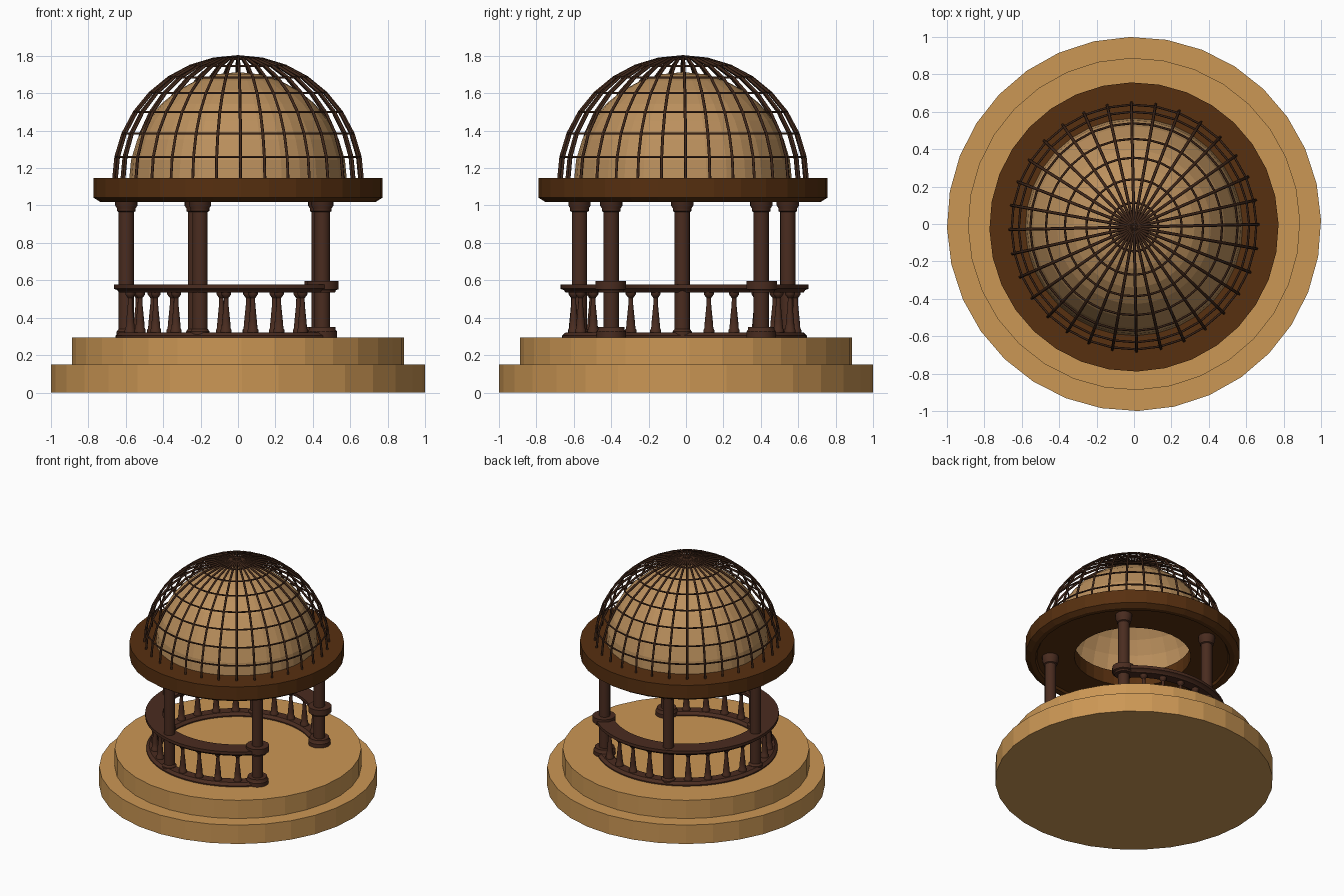
import bpy, bmesh
from math import sin, cos, pi, radians

if "Cube" in bpy.data.objects:
    bpy.data.objects.remove(bpy.data.objects["Cube"])

TURN = radians(1.2)          # whole pavilion sits slightly rotated
MID_Y, TOP_Y = -0.008, -0.016


def material(name, rgb):
    m = bpy.data.materials.new(name)
    m.diffuse_color = (*rgb, 1)
    m.use_nodes = True
    m.node_tree.nodes["Principled BSDF"].inputs["Base Color"].default_value = m.diffuse_color
    return m


stone = material("sandstone", (0.60, 0.31, 0.09))
dome_mat = material("dome_tan", (0.50, 0.28, 0.11))
ring_mat = material("dark_wood", (0.095, 0.029, 0.005))
wood = material("column_wood", (0.068, 0.025, 0.014))
iron = material("lattice_brown", (0.05, 0.02, 0.01))


def lathe(name, profile, seg, mat, loc=(0, 0, 0), arc=None, loop=False, smooth=False):
    """Spin an (r, z) profile fully, or along an arc with end caps."""
    bm = bmesh.new()
    a0, a1 = arc or (0, 2 * pi)
    n = seg + 1 if arc else seg
    cols = []
    for i in range(n):
        a = a0 + (a1 - a0) * i / seg
        cols.append([bm.verts.new((r * cos(a), r * sin(a), z)) for r, z in profile])
    k = len(profile)
    for i in range(seg):
        p, q = cols[i], cols[(i + 1) % n]
        for j in range(k if loop else k - 1):
            bm.faces.new((p[j], q[j], q[(j + 1) % k], p[(j + 1) % k]))
    if arc:
        bm.faces.new(cols[0])
        bm.faces.new(cols[-1])
    bmesh.ops.remove_doubles(bm, verts=bm.verts, dist=1e-5)
    bmesh.ops.recalc_face_normals(bm, faces=bm.faces)
    me = bpy.data.meshes.new(name)
    bm.to_mesh(me)
    bm.free()
    me.materials.append(mat)
    ob = bpy.data.objects.new(name, me)
    ob.location = loc
    ob.rotation_euler.z = TURN
    bpy.context.collection.objects.link(ob)
    if smooth:
        bpy.ops.object.select_all(action='DESELECT')
        ob.select_set(True)
        bpy.context.view_layer.objects.active = ob
        bpy.ops.object.shade_smooth_by_angle(angle=radians(35))
    return ob


def polar_copies(ob, angles, radius):
    """Place the object and linked copies round the rail circle."""
    for i, a in enumerate(angles):
        o = ob if i == 0 else ob.copy()
        if i:
            bpy.context.collection.objects.link(o)
        o.location = (radius * cos(a + TURN), radius * sin(a + TURN) + MID_Y, 0)
        o.rotation_euler.z = a + TURN


# Stepped round platform
lathe("lower_step", [(0, 0), (1, 0), (1, 0.15), (0, 0.15)], 32, stone)
lathe("upper_step", [(0, 0.15), (0.888, 0.15), (0.888, 0.295), (0, 0.295)], 32, stone)

# Five columns, opening towards +x
R = 0.597
STEP = radians(68.9)
col_angles = [pi + STEP * i for i in (-2, -1, 0, 1, 2)]
column = lathe("column", [(0, 0.29), (0.052, 0.29), (0.052, 0.325), (0.041, 0.34),
                          (0.041, 0.965), (0.05, 0.97), (0.05, 0.985), (0.06, 1.0),
                          (0.06, 1.045), (0, 1.045)], 16, wood, smooth=True)
polar_copies(column, col_angles, R)

# Round end posts' caps and feet
ends = [col_angles[0], col_angles[-1]]
cap = lathe("rail_end_cap", [(0, 0.535), (0.066, 0.535), (0.07, 0.547), (0.083, 0.552),
                             (0.083, 0.597), (0, 0.597)], 20, wood, smooth=True)
polar_copies(cap, ends, R + 0.004)
foot = lathe("rail_end_foot", [(0, 0.29), (0.08, 0.29), (0.08, 0.325), (0.072, 0.335),
                               (0.07, 0.35), (0, 0.35)], 20, wood, smooth=True)
polar_copies(foot, ends, R)

# Curved handrail and bottom rail
arc = (col_angles[0], col_angles[-1])
lathe("handrail", [(0.563, 0.535), (0.637, 0.535), (0.645, 0.547), (0.664, 0.555),
                   (0.664, 0.578), (0.536, 0.578), (0.536, 0.555), (0.555, 0.547)],
      64, wood, (0, MID_Y, 0), arc, True, True)
lathe("bottom_rail", [(0.545, 0.292), (0.655, 0.292), (0.655, 0.304), (0.635, 0.322),
                      (0.565, 0.322), (0.545, 0.304)],
      64, wood, (0, MID_Y, 0), arc, True, True)

# Balusters, four to a bay
baluster = lathe("baluster", [(0, 0.315), (0.03, 0.315), (0.03, 0.335), (0.025, 0.342),
                              (0.022, 0.38), (0.013, 0.47), (0.012, 0.505), (0.02, 0.515),
                              (0.027, 0.525), (0.027, 0.54), (0, 0.54)], 12, wood, smooth=True)
polar_copies(baluster, [a + STEP * j / 5 for a in col_angles[:-1] for j in range(1, 5)], R)

# Roof ring with a central hole
lathe("roof_ring", [(0.42, 1.035), (0.69, 1.035), (0.70, 1.018), (0.735, 1.018),
                    (0.773, 1.042), (0.773, 1.148), (0.42, 1.148)],
      32, ring_mat, (0, TOP_Y, 0), loop=True)

# Dome shell
Z0 = 1.13
bands = [pi / 16 * i for i in range(9)]
lathe("dome", [(0.583 * cos(t), Z0 + 0.583 * sin(t)) for t in bands], 32, dome_mat, (0, TOP_Y, 0))


# Lattice cage over the dome
def lattice(name, paths, cyclic, depth):
    cu = bpy.data.curves.new(name, 'CURVE')
    cu.dimensions = '3D'
    cu.bevel_depth = depth
    cu.bevel_resolution = 1
    cu.use_fill_caps = True
    for pts in paths:
        sp = cu.splines.new('POLY')
        sp.points.add(len(pts) - 1)
        for p, co in zip(sp.points, pts):
            p.co = (*co, 1)
        sp.use_cyclic_u = cyclic
    cu.materials.append(iron)
    ob = bpy.data.objects.new(name, cu)
    ob.location = (0, TOP_Y, 0)
    ob.rotation_euler.z = TURN
    bpy.context.collection.objects.link(ob)
    bpy.ops.object.select_all(action='DESELECT')
    ob.select_set(True)
    bpy.context.view_layer.objects.active = ob
    bpy.ops.object.convert(target='MESH')


def on_sphere(a, t, r=0.667):
    return (r * cos(t) * cos(a), r * cos(t) * sin(a), Z0 + r * sin(t))


around = [2 * pi * i / 32 for i in range(32)]
lattice("lattice_ribs", [[on_sphere(a, t) for t in bands] for a in around], False, 0.008)
lattice("lattice_hoops", [[on_sphere(a, t) for a in around] for t in bands[1:-1]], True, 0.006)
